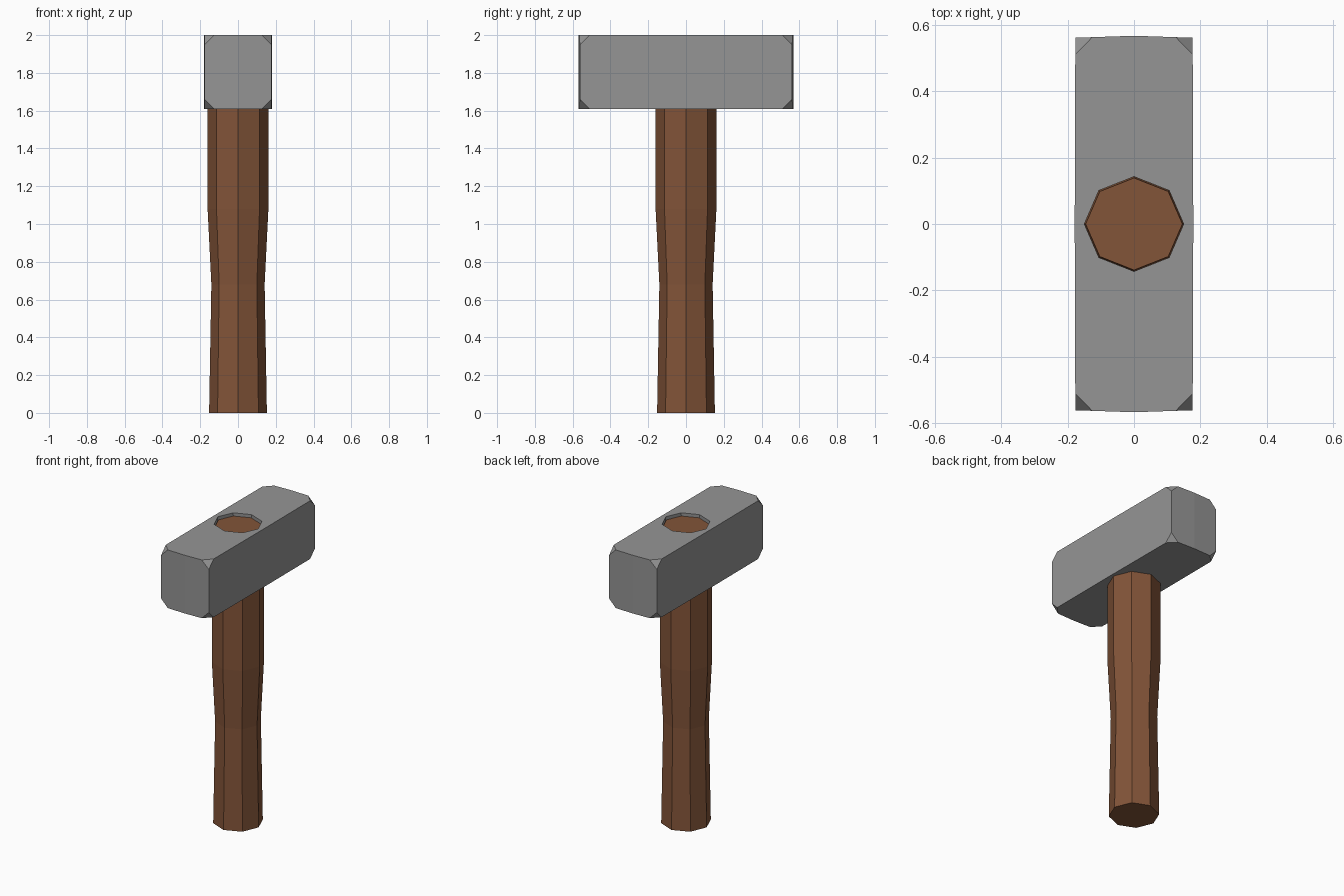
import bpy, bmesh, math

if "Cube" in bpy.data.objects:
    bpy.data.objects.remove(bpy.data.objects["Cube"])


def material(name, color):
    m = bpy.data.materials.new(name)
    m.diffuse_color = (*color, 1)
    m.use_nodes = True
    m.node_tree.nodes["Principled BSDF"].inputs["Base Color"].default_value = m.diffuse_color
    return m


def add_object(name, bm, mat=None):
    bmesh.ops.recalc_face_normals(bm, faces=bm.faces)
    mesh = bpy.data.meshes.new(name)
    bm.to_mesh(mesh)
    bm.free()
    ob = bpy.data.objects.new(name, mesh)
    bpy.context.collection.objects.link(ob)
    if mat:
        mesh.materials.append(mat)
    return ob


def octagon_loft(name, rings, mat=None):
    """Eight-sided column through rings of (z, x radius, y radius)."""
    bm = bmesh.new()
    loops = [[bm.verts.new((rx * math.cos(i * math.pi / 4),
                            ry * math.sin(i * math.pi / 4), z))
              for i in range(8)] for z, rx, ry in rings]
    for a, b in zip(loops, loops[1:]):
        for i in range(8):
            j = (i + 1) % 8
            bm.faces.new((a[i], a[j], b[j], b[i]))
    bm.faces.new(loops[0][::-1])
    bm.faces.new(loops[-1])
    return add_object(name, bm, mat)


steel = material("grey steel", (0.30, 0.30, 0.30))
wood = material("brown wood", (0.225, 0.089, 0.040))

# Handle: waisted grip, narrowing where it passes through the head
octagon_loft("handle", [(0, 0.153, 0.153), (0.68, 0.141, 0.141),
                        (1.08, 0.161, 0.161), (1.62, 0.161, 0.161),
                        (1.98, 0.146, 0.139)], wood)

# Head: slightly bulged plan outline, extruded upwards
HX, HY, Z0, Z1 = 0.177, 0.562, 1.61, 2.0
plan = [(HX, -HY), (HX + 0.002, 0), (HX, HY), (0, HY + 0.006),
        (-HX, HY), (-HX - 0.002, 0), (-HX, -HY), (0, -HY - 0.006)]
bm = bmesh.new()
base = bm.faces.new([bm.verts.new((x, y, Z0)) for x, y in plan])
ext = bmesh.ops.extrude_face_region(bm, geom=[base], use_keep_orig=True)
top = [g for g in ext["geom"] if isinstance(g, bmesh.types.BMVert)]
bmesh.ops.translate(bm, verts=top, vec=(0, 0, Z1 - Z0))

# Cut off the eight corners
corners = [v for v in bm.verts if abs(v.co.x) > 0.1 and abs(v.co.y) > 0.1]
bmesh.ops.bevel(bm, geom=corners, offset=0.051, offset_type='OFFSET',
                segments=1, profile=0.5, affect='VERTICES')
head = add_object("head", bm, steel)

# Eye: tapered hole through the head for the handle
cutter = octagon_loft("eye_cutter", [(Z0 - 0.1, 0.161, 0.161),
                                     (Z0, 0.160, 0.160),
                                     (Z1, 0.150, 0.143),
                                     (Z1 + 0.1, 0.150, 0.143)])
cutter.hide_render = True
cutter.hide_viewport = True
mod = head.modifiers.new("eye", 'BOOLEAN')
mod.operation = 'DIFFERENCE'
mod.solver = 'EXACT'
mod.object = cutter
